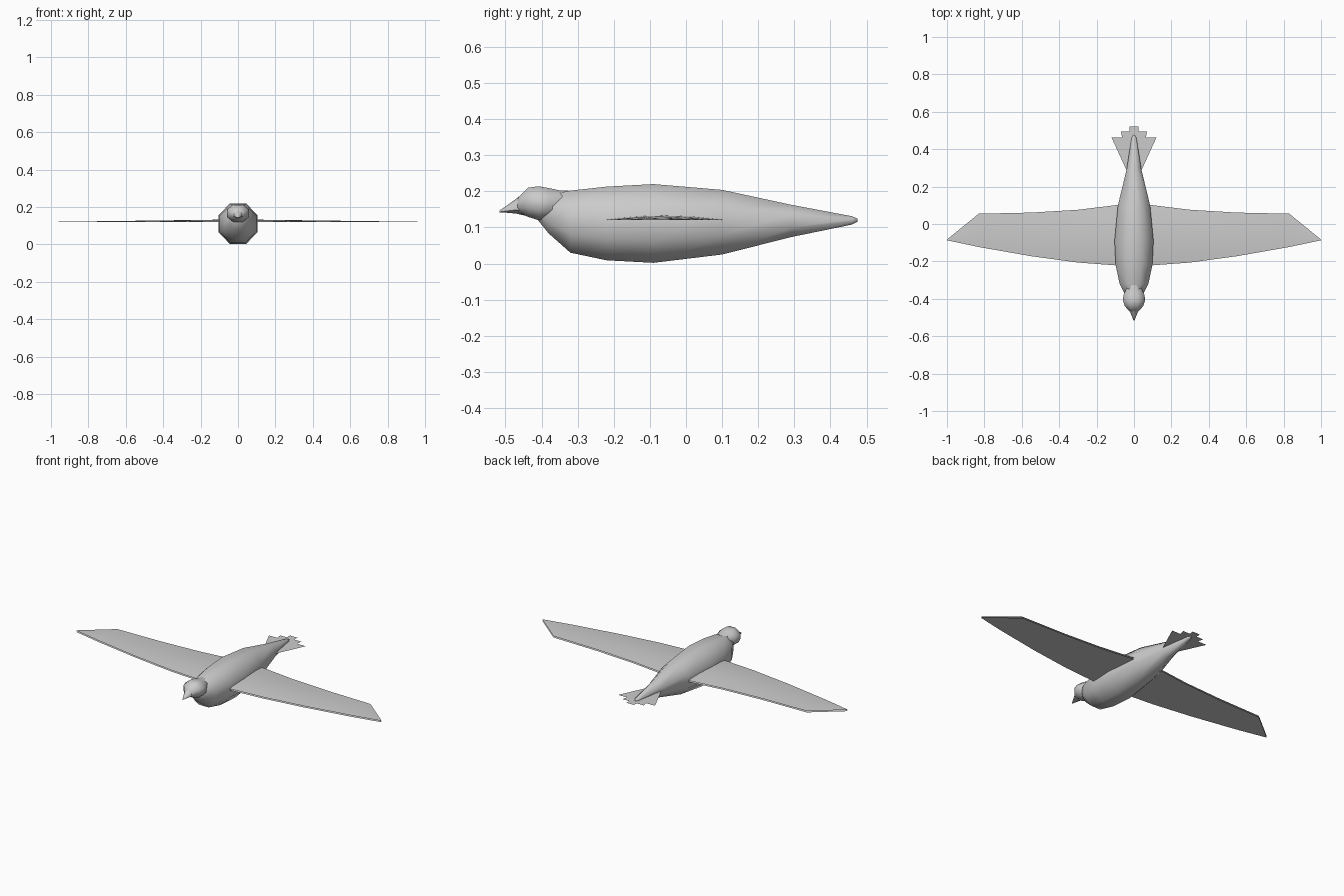
import bpy, bmesh
from math import sin, cos, pi

if "Cube" in bpy.data.objects:
    bpy.data.objects.remove(bpy.data.objects["Cube"])


def make_object(name, verts, faces, smooth=60):
    me = bpy.data.meshes.new(name)
    me.from_pydata(verts, [], faces)
    bm = bmesh.new()
    bm.from_mesh(me)
    bmesh.ops.recalc_face_normals(bm, faces=bm.faces)
    bm.to_mesh(me)
    bm.free()
    ob = bpy.data.objects.new(name, me)
    bpy.context.collection.objects.link(ob)
    if smooth:
        bpy.ops.object.select_all(action='DESELECT')
        ob.select_set(True)
        bpy.context.view_layer.objects.active = ob
        bpy.ops.object.shade_smooth_by_angle(angle=smooth * pi / 180)
    return ob


def loft(name, rings, n=8):
    """rings: (y, z bottom, z top, half width), flat sides up and down."""
    verts, faces = [], []
    k = cos(pi / n)
    for y, z0, z1, w in rings:
        for i in range(n):
            a = 2 * pi * (i + 0.5) / n
            verts.append((w * cos(a) / k, y, (z0 + z1) / 2 + (z1 - z0) / 2 * sin(a) / k))
    for r in range(len(rings) - 1):
        for i in range(n):
            j = (i + 1) % n
            faces.append((r * n + i, r * n + j, r * n + n + j, r * n + n + i))
    faces.append(tuple(range(n)))
    faces.append(tuple(range(len(verts) - n, len(verts))))
    return make_object(name, verts, faces)


# body
loft("body", [
    (-0.41, 0.12, 0.155, 0.02), (-0.38, 0.083, 0.19, 0.047),
    (-0.32, 0.03, 0.202, 0.077), (-0.22, 0.009, 0.213, 0.098),
    (-0.09, 0.002, 0.22, 0.104), (0.10, 0.025, 0.204, 0.086),
    (0.29, 0.073, 0.163, 0.04), (0.46, 0.108, 0.131, 0.013),
    (0.475, 0.116, 0.124, 0.004)])

# head
loft("head", [
    (-0.47, 0.147, 0.175, 0.018), (-0.46, 0.140, 0.188, 0.032),
    (-0.437, 0.129, 0.210, 0.05), (-0.408, 0.120, 0.214, 0.06),
    (-0.38, 0.122, 0.209, 0.056), (-0.352, 0.135, 0.203, 0.044),
    (-0.325, 0.15, 0.202, 0.03)])

# beak
loft("beak", [
    (-0.445, 0.137, 0.195, 0.03), (-0.47, 0.141, 0.177, 0.021),
    (-0.495, 0.142, 0.16, 0.011), (-0.517, 0.142, 0.146, 0.002)], 6)

# wings: thin upper and lower skins; stations are (x, leading y, trailing y)
STATIONS = [(0.07, -0.223, 0.104), (0.30, -0.206, 0.076), (0.55, -0.172, 0.061),
            (0.83, -0.123, 0.055), (1.0, -0.087, -0.083)]
CHORD = [0, 0.12, 0.3, 0.5, 0.75, 1]


def wing_skin(name, side, z, camber):
    verts, faces = [], []
    m = len(CHORD)
    for x, lead, trail in STATIONS:
        for t in CHORD:
            h = camber * (1 - x) * 4 * t * (1 - t)
            verts.append((side * x, lead + (trail - lead) * t, z + h))
    for s in range(len(STATIONS) - 1):
        for i in range(m - 1):
            a = s * m + i
            f = (a, a + m, a + m + 1, a + 1)
            faces.append(f)
    return make_object(name, verts, faces)


for side, label in ((1, "left"), (-1, "right")):
    wing_skin("wing_upper_" + label, side, 0.121, 0.013)
    wing_skin("wing_lower_" + label, side, 0.113, 0)

# tail feathers: flat tapering blades, square ended
for i, (xa, xb, y) in enumerate([(-0.025, 0.025, 0.522), (0.018, 0.07, 0.495),
                                 (0.06, 0.12, 0.462)]):
    for side in ((1,) if i == 0 else (1, -1)):
        z = 0.12 - 0.001 * i
        base = 0.013 * i
        pts = [(base - 0.015, 0.29), (base + 0.015, 0.29), (xb, y), (xa, y)]
        make_object("tail_feather", [(side * px, py, z) for px, py in pts],
                    [(0, 1, 2, 3)], 0)
